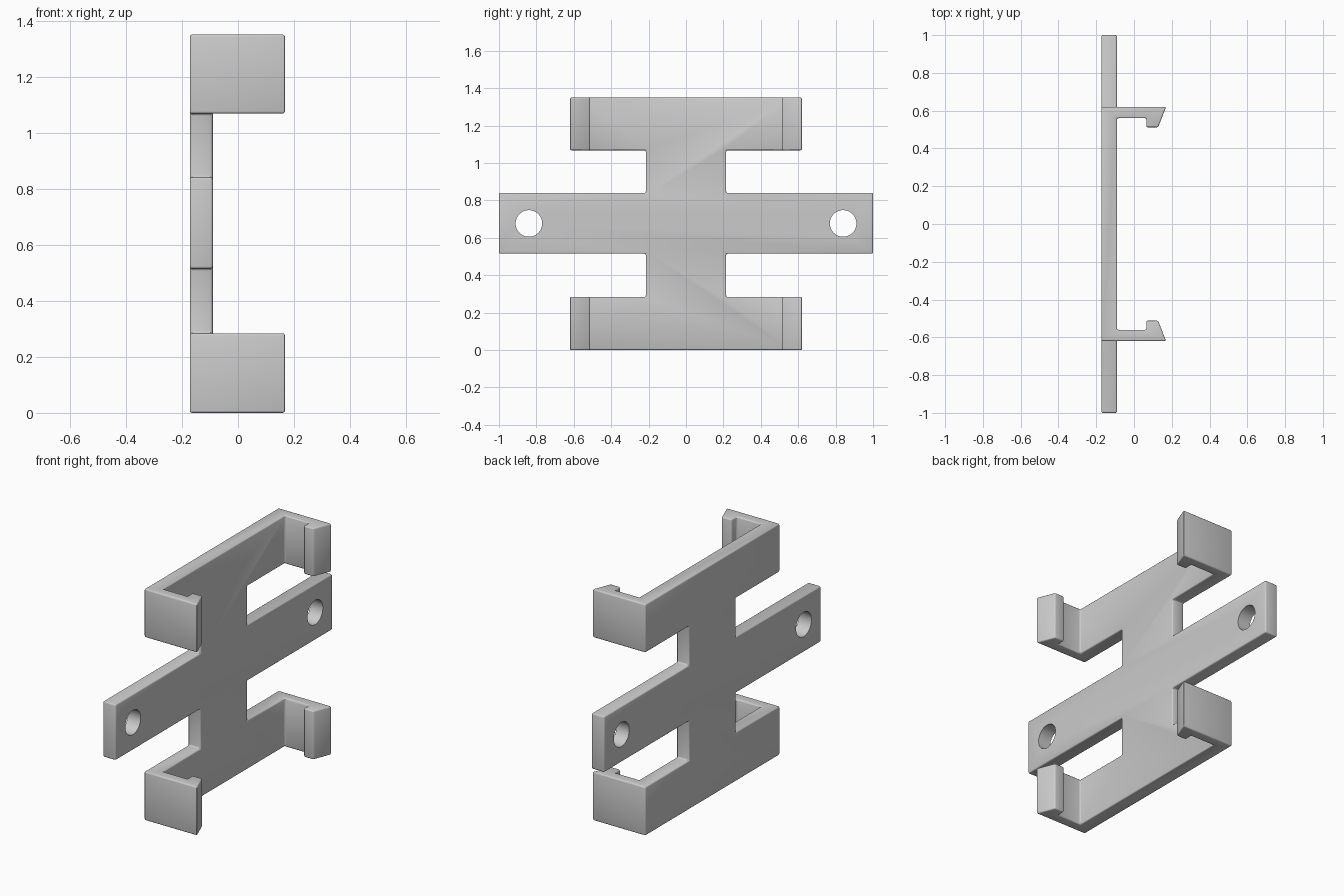
import bpy, bmesh, math
from mathutils import Vector

if "Cube" in bpy.data.objects:
    bpy.data.objects.remove(bpy.data.objects["Cube"])

X_BACK, X_FACE, X_TIP = -0.172, -0.09, 0.17


def prism(name, pts, offset):
    """Extrude a closed outline of 3D points along an offset vector."""
    bm = bmesh.new()
    face = bm.faces.new([bm.verts.new(p) for p in pts])
    ext = bmesh.ops.extrude_face_region(bm, geom=[face])
    bmesh.ops.translate(bm, vec=Vector(offset),
                        verts=[v for v in ext["geom"] if isinstance(v, bmesh.types.BMVert)])
    bmesh.ops.recalc_face_normals(bm, faces=bm.faces)
    mesh = bpy.data.meshes.new(name)
    bm.to_mesh(mesh)
    bm.free()
    obj = bpy.data.objects.new(name, mesh)
    bpy.context.collection.objects.link(obj)
    return obj


def boolean(target, other, operation):
    mod = target.modifiers.new(operation.title(), "BOOLEAN")
    mod.operation, mod.solver, mod.object = operation, "EXACT", other
    other.hide_render = True
    helpers.append(other)


helpers = []

# Cross-shaped plate: centre column with two mounting arms
quarter = [(1.0, 0.84), (0.215, 0.84), (0.215, 1.2)]
lower = [(0.215, 0.15), (0.215, 0.515), (1.0, 0.515)]
right = lower + quarter
outline = right + [(-y, z) for y, z in reversed(right)]
bracket = prism("clip_bracket", [(X_BACK, y, z) for y, z in outline],
                (X_FACE - X_BACK, 0, 0))

# Top and bottom clips: C-shaped profile with hooked, slanted lips
half = [(X_BACK, 0.62), (X_TIP, 0.62), (0.128, 0.512), (0.065, 0.512),
        (0.065, 0.56), (X_FACE, 0.56)]
profile = half + [(x, -y) for x, y in reversed(half)]
for name, z0, z1 in (("bottom_clip", 0.0, 0.284), ("top_clip", 1.068, 1.35)):
    clip = prism(name, [(x, y, z0) for x, y in profile], (0, 0, z1 - z0))
    boolean(bracket, clip, "UNION")

# Clean flat faces, then soften every edge
bracket.modifiers.new("Clean", "DECIMATE").decimate_type = "DISSOLVE"
bevel = bracket.modifiers.new("Bevel", "BEVEL")
bevel.width, bevel.segments = 0.008, 3
bevel.limit_method, bevel.angle_limit = "ANGLE", math.radians(30)

# Screw holes through the arms
for side in (-1, 1):
    ring = [(X_BACK - 0.1, side * 0.84 + 0.071 * math.cos(a), 0.677 + 0.071 * math.sin(a))
            for a in (math.tau * i / 48 for i in range(48))]
    boolean(bracket, prism("hole_cutter", ring, (0.3, 0, 0)), "DIFFERENCE")

# Apply the modifiers and remove the helpers
graph = bpy.context.evaluated_depsgraph_get()
mesh = bpy.data.meshes.new_from_object(bracket.evaluated_get(graph))
bracket.modifiers.clear()
bracket.data = mesh
for obj in helpers:
    bpy.data.objects.remove(obj)

# Grey plastic
grey = bpy.data.materials.new("grey_plastic")
grey.diffuse_color = (0.6, 0.6, 0.6, 1)
grey.use_nodes = True
grey.node_tree.nodes["Principled BSDF"].inputs["Base Color"].default_value = grey.diffuse_color
mesh.materials.clear()
mesh.materials.append(grey)
for poly in mesh.polygons:
    poly.material_index = 0

bpy.context.view_layer.objects.active = bracket
bracket.select_set(True)
bpy.ops.object.shade_smooth_by_angle(angle=math.radians(30))
